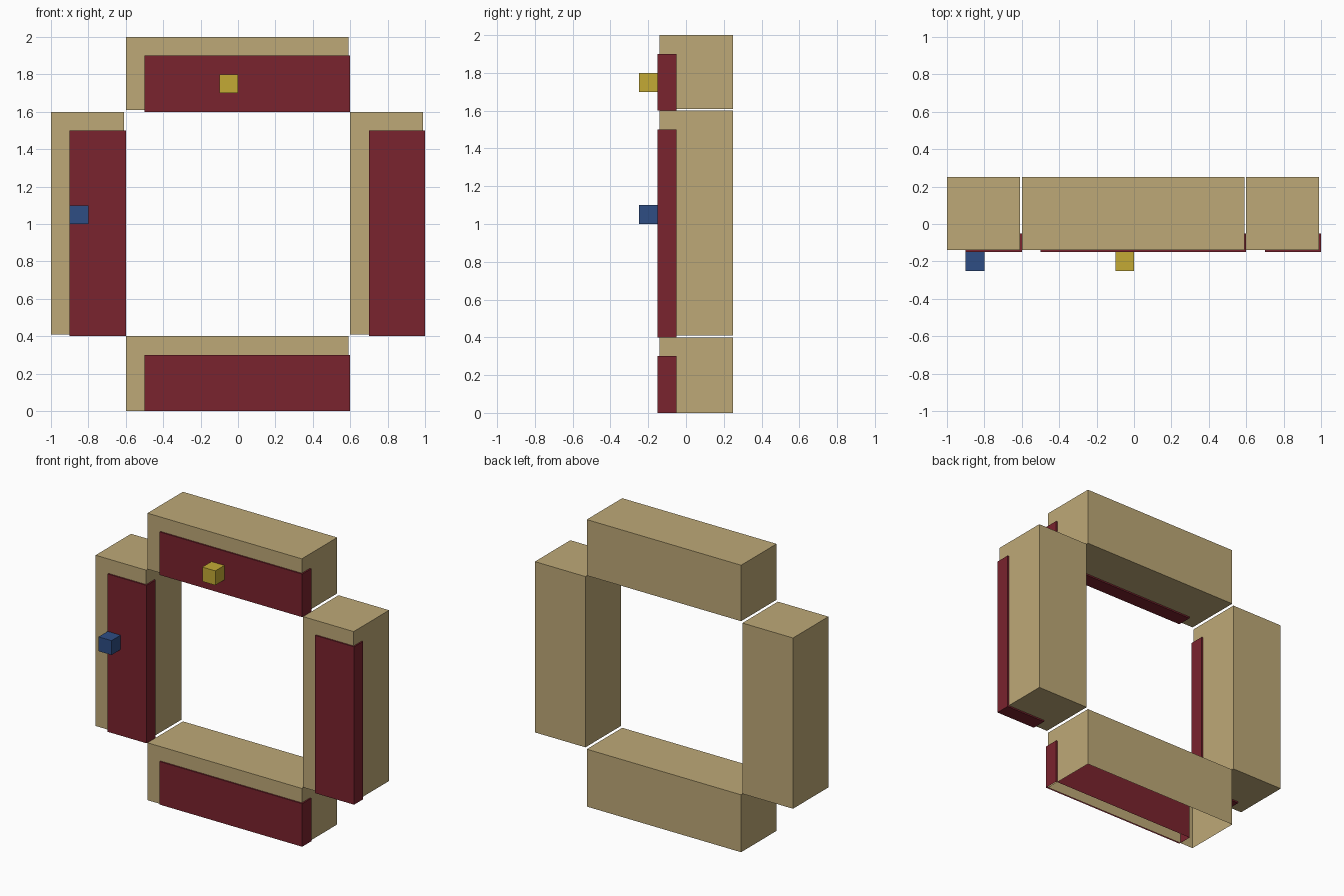
import bpy, bmesh

if "Cube" in bpy.data.objects:
    bpy.data.objects.remove(bpy.data.objects["Cube"])


def material(name, rgb):
    """Flat material from 0-255 screen values, stored as linear."""
    def lin(c):
        c /= 255
        return c / 12.92 if c <= 0.04045 else ((c + 0.055) / 1.055) ** 2.4
    m = bpy.data.materials.new(name)
    m.diffuse_color = (*[lin(c) for c in rgb], 1)
    m.use_nodes = True
    m.node_tree.nodes["Principled BSDF"].inputs["Base Color"].default_value = m.diffuse_color
    return m


TAN = material("tan", (190, 169, 119))
RED = material("dark red", (122, 35, 46))
BLUE = material("blue", (46, 77, 132))
YELLOW = material("yellow", (196, 170, 53))


def box(name, mat, x, y, z, open_bottom=False):
    """Box between the (low, high) pairs, optionally without its underside."""
    bm = bmesh.new()
    bmesh.ops.create_cube(bm, size=1)
    for v in bm.verts:
        v.co = [r[0] if c < 0 else r[1] for c, r in zip(v.co, (x, y, z))]
    bm.normal_update()
    if open_bottom:
        under = [f for f in bm.faces if f.normal.z < -0.9]
        bmesh.ops.delete(bm, geom=under, context='FACES_ONLY')
    mesh = bpy.data.meshes.new(name)
    bm.to_mesh(mesh)
    bm.free()
    mesh.materials.append(mat)
    obj = bpy.data.objects.new(name, mesh)
    bpy.context.collection.objects.link(obj)
    return obj


# Four frame beams, each with a red panel set into the front
# (cell bounds: x low, x high, z low, z high)
GAP = 0.01
beams = {
    "top": (-0.6, 0.6, 1.6, 2.0),
    "bottom": (-0.6, 0.6, 0.0, 0.4),
    "left": (-1.0, -0.6, 0.4, 1.6),
    "right": (0.6, 1.0, 0.4, 1.6),
}
for side, (x0, x1, z0, z1) in beams.items():
    grounded = z0 == 0  # the lowest beam is hollow underneath
    box(side + "_beam", TAN, (x0, x1 - GAP), (-0.15 + GAP, 0.25),
        (z0 if grounded else z0 + GAP, z1), grounded)
    box(side + "_panel", RED, (x0 + 0.1, x1), (-0.15, -0.05),
        (z0, z1 - 0.1), grounded)

# Small cubes on the panels
box("blue_knob", BLUE, (-0.9, -0.8), (-0.25, -0.15), (1.0, 1.1))
box("yellow_knob", YELLOW, (-0.1, 0.0), (-0.25, -0.15), (1.7, 1.8))
